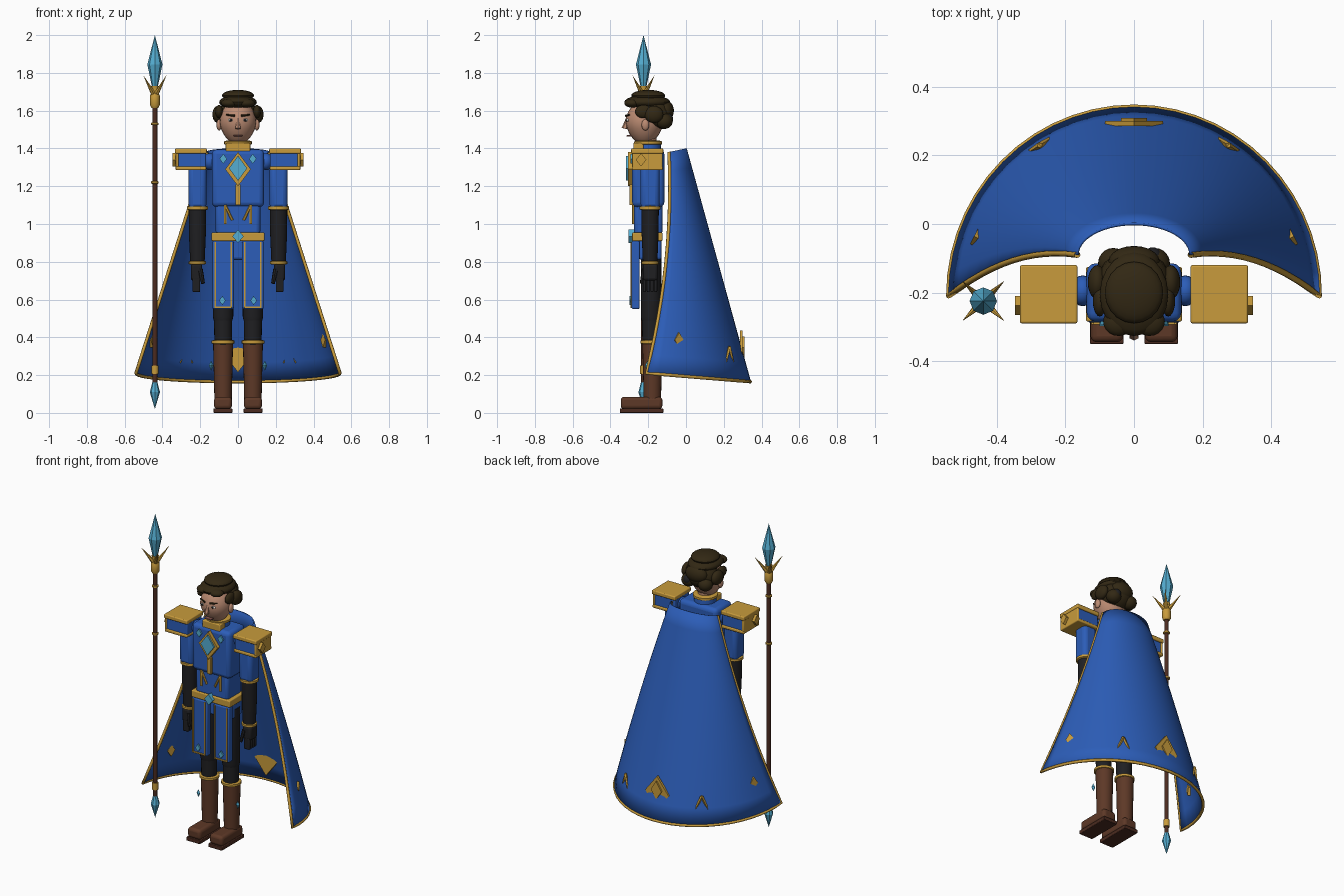
import bpy, bmesh, math
from mathutils import Vector, Matrix

if "Cube" in bpy.data.objects:
    bpy.data.objects.remove(bpy.data.objects["Cube"])


def material(name, rgb):
    m = bpy.data.materials.new(name)
    m.use_nodes = True
    m.diffuse_color = (*rgb, 1)
    m.node_tree.nodes["Principled BSDF"].inputs["Base Color"].default_value = (*rgb, 1)
    return m


BLUE = material("royal blue", (0.025, 0.11, 0.48))
GOLD = material("gold", (0.58, 0.33, 0.045))
SKIN = material("skin", (0.5, 0.26, 0.17))
CRYSTAL = material("pale blue crystal", (0.09, 0.42, 0.64))
BLACK = material("black cloth", (0.014, 0.014, 0.016))
BOOT = material("boot leather", (0.11, 0.04, 0.02))
WOOD = material("dark wood", (0.07, 0.024, 0.014))
HAIR = material("dark brown hair", (0.032, 0.021, 0.007))
LIP = material("lips", (0.28, 0.11, 0.09))
WHITE = material("eye white", (0.7, 0.66, 0.6))
Y = -0.19  # depth of the body's centre line


def finish(name, bm, mat, smooth=True, bevel=0):
    bmesh.ops.recalc_face_normals(bm, faces=bm.faces)
    me = bpy.data.meshes.new(name)
    bm.to_mesh(me)
    bm.free()
    me.materials.append(mat)
    ob = bpy.data.objects.new(name, me)
    bpy.context.collection.objects.link(ob)
    bpy.ops.object.select_all(action='DESELECT')
    ob.select_set(True)
    bpy.context.view_layer.objects.active = ob
    if smooth:
        bpy.ops.object.shade_smooth_by_angle(angle=math.radians(40))
    if bevel:
        mod = ob.modifiers.new("bevel", 'BEVEL')
        mod.width, mod.segments = bevel, 3
    return ob


def box(name, mat, x, y, z, bevel=0.006):
    """Box from (low, high) ranges on each axis."""
    bm = bmesh.new()
    bmesh.ops.create_cube(bm, size=1)
    for v in bm.verts:
        v.co = [(r[0] + r[1]) / 2 + c * (r[1] - r[0]) for r, c in zip((x, y, z), v.co)]
    return finish(name, bm, mat, True, bevel)


def ball(name, mat, loc, radii, taper=0):
    bm = bmesh.new()
    bmesh.ops.create_uvsphere(bm, u_segments=20, v_segments=12, radius=1)
    for v in bm.verts:
        k = 1 + taper * min(v.co.z, 0)
        v.co = Vector((v.co.x * radii[0] * k, v.co.y * radii[1] * k, v.co.z * radii[2])) + Vector(loc)
    return finish(name, bm, mat)


def lathe(name, mat, x, y, profile, sides=20, smooth=True):
    """Turn (radius, height) pairs around a vertical axis."""
    bm = bmesh.new()
    rings = [[bm.verts.new((x + r * math.cos(a), y + r * math.sin(a), z))
              for a in (2 * math.pi * i / sides for i in range(sides))] for r, z in profile]
    for lo, hi in zip(rings, rings[1:]):
        for i in range(sides):
            j = (i + 1) % sides
            bm.faces.new((lo[i], lo[j], hi[j], hi[i]))
    bm.faces.new(rings[0])
    bm.faces.new(rings[-1])
    bmesh.ops.remove_doubles(bm, verts=bm.verts, dist=0.0002)
    return finish(name, bm, mat, smooth)


def ring(name, x, y, z, r, h=0.012):
    return lathe(name, GOLD, x, y, [(r * 0.8, z - h), (r, z - h * 0.6), (r, z + h * 0.6), (r * 0.8, z + h)])


def rod(name, mat, a, b, r1, r2, sides=6):
    a, b = Vector(a), Vector(b)
    bm = bmesh.new()
    turn = (b - a).to_track_quat('Z', 'Y').to_matrix().to_4x4()
    bmesh.ops.create_cone(bm, cap_ends=True, segments=sides, radius1=r1, radius2=r2,
                          depth=(b - a).length, matrix=Matrix.Translation((a + b) / 2) @ turn)
    return finish(name, bm, mat, False)


def plate(name, mat, loc, w, h, depth, yaw=0):
    """Upright diamond, half width w, half height h."""
    bm = bmesh.new()
    f = bm.faces.new([bm.verts.new((u, -depth / 2, v)) for u, v in ((w, 0), (0, h), (-w, 0), (0, -h))])
    new = bmesh.ops.extrude_face_region(bm, geom=[f])["geom"]
    bmesh.ops.translate(bm, vec=(0, depth, 0), verts=[v for v in new if isinstance(v, bmesh.types.BMVert)])
    bm.transform(Matrix.Translation(loc) @ Matrix.Rotation(yaw, 4, 'Z'))
    return finish(name, bm, mat, False)


def gem(name, x, y, z, r, h):
    return lathe(name, CRYSTAL, x, y, [(0.0001, z - h), (r, z), (0.0001, z + h)], 4, False)


# Cape: flared half cone with a curved front edge
def cape_point(t, a):
    cy = -0.09 + 0.055 * t - 0.175 * t * t
    back = math.sin(a)
    top, bottom = 1.38 + 0.02 * back, 0.21 - 0.045 * back
    return Vector(((0.165 + 0.375 * t) * math.cos(a), cy + (0.34 * t - cy) * back, top + (bottom - top) * t))


bm = bmesh.new()
ROWS, COLS = 12, 28
grid = [[bm.verts.new(cape_point(i / ROWS, math.pi * j / COLS)) for j in range(COLS + 1)] for i in range(ROWS + 1)]
for i in range(ROWS):
    for j in range(COLS):
        bm.faces.new((grid[i][j], grid[i][j + 1], grid[i + 1][j + 1], grid[i + 1][j]))
cape = finish("cape", bm, BLUE)
solid = cape.modifiers.new("thickness", 'SOLIDIFY')
solid.thickness, solid.offset = 0.008, 0

# Gold cord along the cape's front edges and hem
path = [cape_point(i / ROWS, 0) for i in range(ROWS)]
path += [cape_point(1, math.pi * j / COLS) for j in range(COLS + 1)]
path += [cape_point(i / ROWS, math.pi) for i in reversed(range(ROWS))]
cord = bpy.data.curves.new("cape_trim", 'CURVE')
cord.dimensions, cord.bevel_depth, cord.bevel_resolution = '3D', 0.009, 2
line = cord.splines.new('POLY')
line.points.add(len(path) - 1)
for p, co in zip(line.points, path):
    p.co = (*co, 1)
cord.materials.append(GOLD)
trim = bpy.data.objects.new("cape_trim", cord)
bpy.context.collection.objects.link(trim)
bpy.ops.object.select_all(action='DESELECT')
trim.select_set(True)
bpy.context.view_layer.objects.active = trim
bpy.ops.object.convert(target='MESH')

# Cape ornaments
plate("cape_emblem", GOLD, (0, 0.293, 0.325), 0.085, 0.11, 0.014)
plate("cape_emblem_center", GOLD, (0, 0.303, 0.345), 0.038, 0.06, 0.012)
for s, side in ((1, "left"), (-1, "right")):
    plate(side + "_cape_diamond", GOLD, (s * 0.458, -0.04, 0.385), 0.026, 0.04, 0.02, -s * 1.1)
    for k in (-1, 1):
        rod(side + "_cape_chevron", GOLD, (s * 0.275, 0.23, 0.35),
            (s * (0.275 + k * 0.032), 0.23 - k * 0.02, 0.265), 0.009, 0.006, 4)

# Torso, belt and collar
box("chest", BLUE, (-0.138, 0.138), (-0.285, -0.115), (1.09, 1.395), 0.025)
box("abdomen", BLUE, (-0.118, 0.118), (-0.275, -0.125), (0.94, 1.12), 0.02)
box("pelvis", BLUE, (-0.125, 0.125), (-0.25, -0.13), (0.81, 0.93), 0.015)
box("belt", GOLD, (-0.14, 0.14), (-0.285, -0.125), (0.91, 0.955))
plate("belt_gem", CRYSTAL, (0, -0.29, 0.935), 0.03, 0.035, 0.03)
lathe("neck", SKIN, 0, Y - 0.01, [(0.045, 1.36), (0.045, 1.47)])
lathe("collar", BLUE, 0, Y - 0.01, [(0.07, 1.36), (0.066, 1.425)])
ring("collar_rim", 0, Y - 0.01, 1.43, 0.074)
box("collar_front", GOLD, (-0.065, 0.065), (-0.278, -0.225), (1.37, 1.43))
plate("chest_emblem", GOLD, (0, -0.293, 1.29), 0.068, 0.09, 0.03)
plate("chest_gem", CRYSTAL, (0, -0.308, 1.295), 0.048, 0.066, 0.02)
box("chest_stem", GOLD, (-0.014, 0.014), (-0.3, -0.27), (1.1, 1.21), 0.003)

# Head
ball("head", SKIN, (0, -0.22, 1.535), (0.098, 0.1, 0.117), 0.18)
rod("nose", SKIN, (0, -0.325, 1.505), (0, -0.312, 1.56), 0.016, 0.006)
box("mouth", LIP, (-0.024, 0.024), (-0.315, -0.28), (1.462, 1.47), 0.002)
ball("hair_back", HAIR, (0, -0.165, 1.58), (0.105, 0.09, 0.085))
ball("hair_crown", HAIR, (0, -0.205, 1.645), (0.1, 0.122, 0.038))
ball("hair_top", HAIR, (0, -0.2, 1.68), (0.085, 0.09, 0.03))
ball("hair_bun", HAIR, (0, -0.11, 1.6), (0.075, 0.046, 0.055))
ball("hair_tie", BLACK, (0.055, -0.095, 1.555), (0.027, 0.027, 0.03))
for s, side in ((1, "left"), (-1, "right")):
    ball(side + "_eye", WHITE, (s * 0.038, -0.308, 1.55), (0.015, 0.008, 0.008))
    ball(side + "_iris", BLACK, (s * 0.038, -0.314, 1.55), (0.007, 0.006, 0.007))
    rod(side + "_brow", HAIR, (s * 0.018, -0.318, 1.573), (s * 0.062, -0.3, 1.578), 0.006, 0.004)
    ball(side + "_ear", SKIN, (s * 0.1, -0.215, 1.525), (0.014, 0.02, 0.03))
    ball(side + "_side_hair", HAIR, (s * 0.107, -0.17, 1.58), (0.028, 0.05, 0.045))
    ball(side + "_lower_curl", HAIR, (s * 0.06, -0.115, 1.545), (0.045, 0.045, 0.042))
    ball(side + "_temple_hair", HAIR, (s * 0.1, -0.225, 1.595), (0.02, 0.045, 0.035))
    ball(side + "_forelock", HAIR, (s * 0.045, -0.285, 1.64), (0.045, 0.042, 0.024))

# Paired armour and limbs
for s, side in ((1, "left"), (-1, "right")):
    def span(a, b):
        return tuple(sorted((s * a, s * b)))

    plate(side + "_chest_gem", CRYSTAL, (s * 0.078, -0.287, 1.345), 0.02, 0.026, 0.015)
    waist = [(s * 0.068, -0.28, z) for z in (1.1, 1.0)]
    rod(side + "_waist_bar", GOLD, waist[0], waist[1], 0.007, 0.007)
    rod(side + "_waist_slant", GOLD, waist[0], (s * 0.03, -0.28, 1.02), 0.007, 0.007)

    # Shoulder guard
    box(side + "_pauldron", BLUE, span(0.17, 0.325), (-0.28, -0.13), (1.295, 1.385))
    box(side + "_pauldron_top", GOLD, span(0.165, 0.333), (-0.29, -0.12), (1.373, 1.4))
    box(side + "_pauldron_base", GOLD, span(0.168, 0.33), (-0.287, -0.123), (1.285, 1.305))
    box(side + "_pauldron_end", GOLD, span(0.315, 0.33), (-0.285, -0.125), (1.29, 1.39))
    plate(side + "_pauldron_stud", GOLD, (s * 0.337, -0.238, 1.34), 0.028, 0.035, 0.02, math.pi / 2)
    ball(side + "_shoulder_joint", BLUE, (s * 0.15, Y - 0.005, 1.33), (0.035, 0.045, 0.045))

    # Arm and gloved hand
    ax = s * 0.215
    box(side + "_upper_arm", BLUE, span(0.167, 0.262), (-0.24, -0.14), (1.08, 1.31), 0.025)
    ring(side + "_elbow_ring", ax, Y, 1.085, 0.056)
    lathe(side + "_forearm", BLACK, ax, Y, [(0.046, 1.08), (0.045, 0.95), (0.038, 0.79)])
    ring(side + "_wrist_ring", ax, Y, 0.795, 0.046, 0.01)
    box(side + "_palm", BLACK, span(0.19, 0.25), (-0.228, -0.15), (0.7, 0.79), 0.015)
    for i in range(4):
        fy = -0.22 + i * 0.02
        box(side + "_finger", BLACK, span(0.2, 0.242), (fy - 0.008, fy + 0.008), (0.64, 0.715), 0.006)
    rod(side + "_thumb", BLACK, (s * 0.2, -0.22, 0.76), (s * 0.185, -0.235, 0.685), 0.014, 0.01, 8)

    # Leg and boot
    lx = s * 0.079
    lathe(side + "_thigh", BLACK, lx, Y + 0.005, [(0.05, 0.49), (0.054, 0.51), (0.054, 0.87)])
    lathe(side + "_shin", BLACK, lx, Y + 0.005, [(0.046, 0.36), (0.048, 0.5)])
    ring(side + "_boot_ring", lx, Y + 0.008, 0.375, 0.06)
    lathe(side + "_boot_shaft", BOOT, lx, Y + 0.012, [(0.046, 0.06), (0.047, 0.12), (0.053, 0.37)])
    box(side + "_foot", BOOT, span(0.032, 0.127), (-0.345, -0.125), (0.02, 0.085), 0.018)
    box(side + "_sole", WOOD, span(0.03, 0.129), (-0.35, -0.12), (0, 0.024), 0.004)
    gem(side + "_boot_gem", s * 0.142, -0.205, 0.25, 0.013, 0.026)

    # Hanging hip panel with gold edging
    box(side + "_hip_panel", BLUE, span(0.022, 0.135), (-0.288, -0.245), (0.55, 0.91), 0.008)
    for a in (0.036, 0.121):
        box(side + "_panel_edge", GOLD, span(a - 0.004, a + 0.004), (-0.294, -0.28), (0.56, 0.905), 0.001)
    box(side + "_panel_hem", GOLD, span(0.033, 0.125), (-0.294, -0.28), (0.555, 0.564), 0.001)
    plate(side + "_panel_gem", CRYSTAL, (s * 0.083, -0.291, 0.595), 0.017, 0.024, 0.014)

# Spear
SX, SY = -0.44, -0.225
lathe("spear_shaft", WOOD, SX, SY, [(0.013, 0.16), (0.013, 1.63)], 12)
lathe("spear_tip", CRYSTAL, SX, SY, [(0.012, 1.71), (0.04, 1.845), (0.0001, 2.0)], 8, False)
lathe("spear_foot", CRYSTAL, SX, SY, [(0.0001, 0.02), (0.027, 0.11), (0.01, 0.175)], 8, False)
lathe("spear_collar", GOLD, SX, SY, [(0.018, 1.615), (0.026, 1.63), (0.026, 1.68), (0.016, 1.7), (0.022, 1.73)], 12)
lathe("spear_lower_cuff", GOLD, SX, SY, [(0.019, 0.205), (0.019, 0.25)], 12)
for z in (1.22, 1.53):
    ring("spear_band", SX, SY, z, 0.02, 0.007)
for sx in (-1, 1):
    for sy in (-1, 1):
        rod("spear_barb", GOLD, (SX + sx * 0.008, SY + sy * 0.008, 1.69),
            (SX + sx * 0.06, SY + sy * 0.057, 1.785), 0.014, 0.0005)
